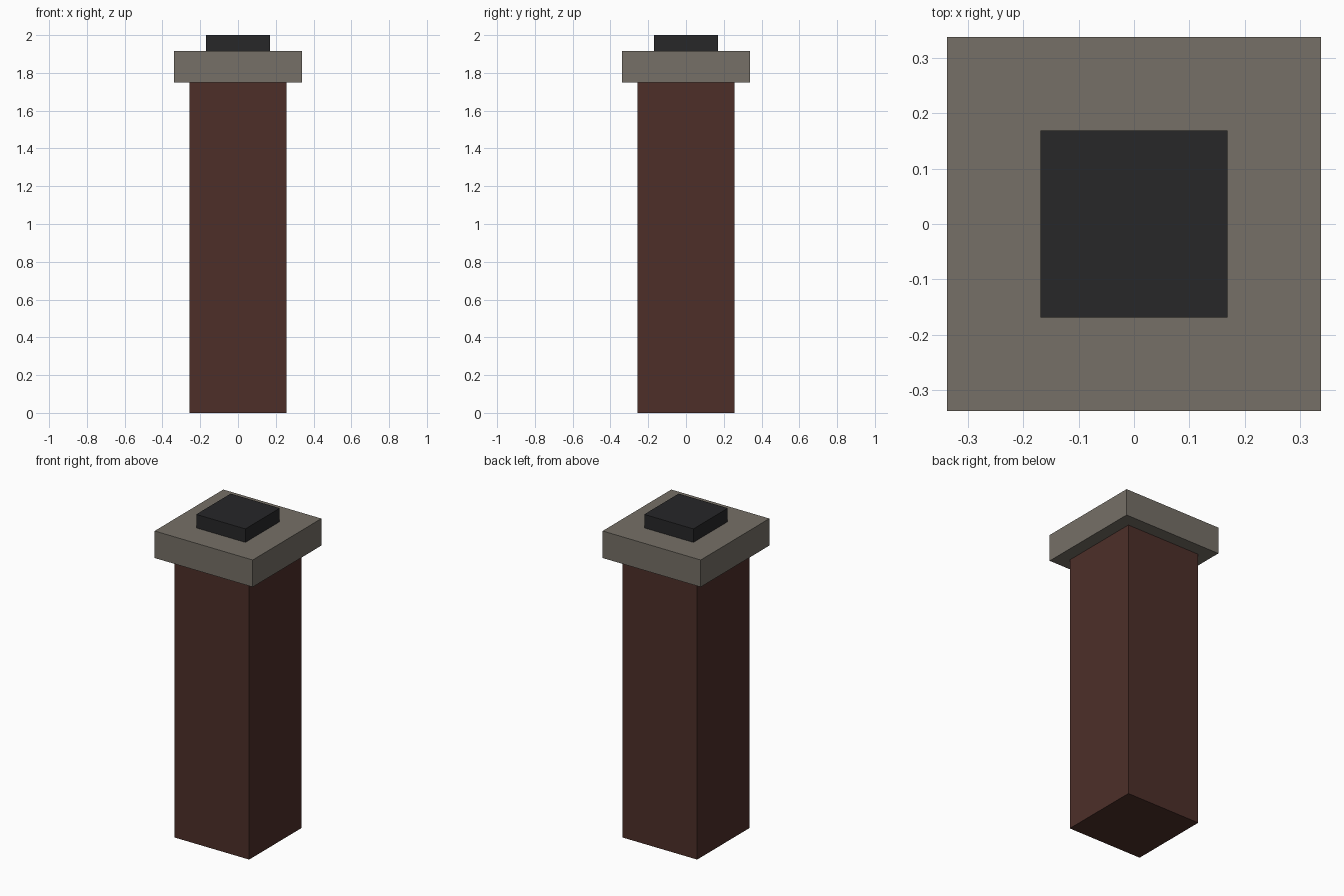
import bpy

if "Cube" in bpy.data.objects:
    bpy.data.objects.remove(bpy.data.objects["Cube"])


def block(name, width, z0, z1, color):
    """Square block centred on the z axis, from z0 to z1."""
    bpy.ops.mesh.primitive_cube_add(size=1, location=(0, 0, (z0 + z1) / 2))
    ob = bpy.context.object
    ob.name = name
    ob.scale = (width, width, z1 - z0)
    bpy.ops.object.transform_apply(location=False, rotation=False, scale=True)
    mat = bpy.data.materials.new(name + "_color")
    mat.diffuse_color = (*color, 1)
    mat.use_nodes = True
    mat.node_tree.nodes["Principled BSDF"].inputs["Base Color"].default_value = mat.diffuse_color
    ob.data.materials.append(mat)
    return ob


# Brick shaft
block("chimney_shaft", 0.514, 0.0, 1.748, (0.074, 0.028, 0.022))
# Overhanging stone cap
block("stone_cap", 0.675, 1.748, 1.916, (0.180, 0.162, 0.135))
# Dark flue on top
block("flue", 0.338, 1.916, 2.0, (0.020, 0.020, 0.022))
